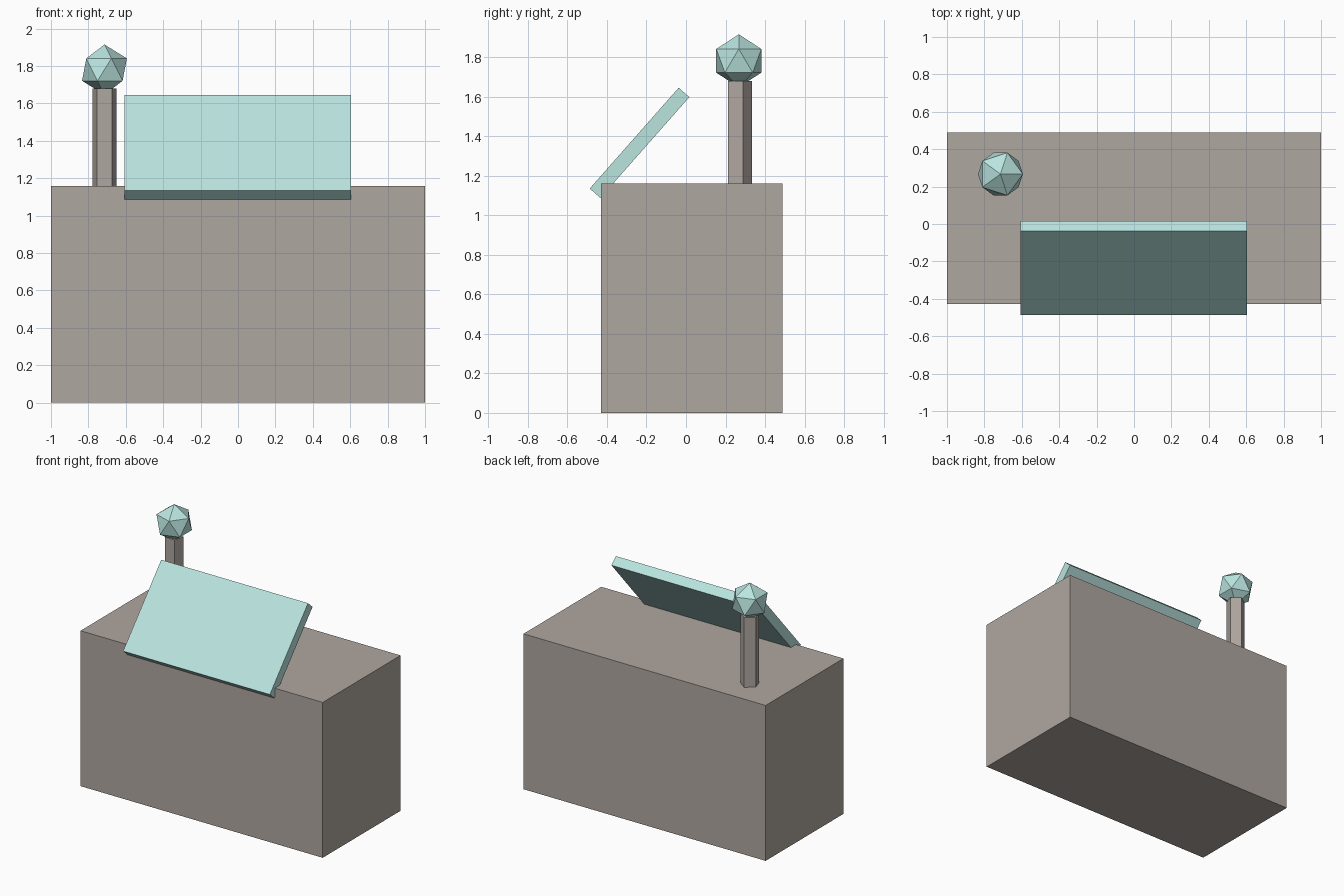
import bpy
from math import atan2, hypot

if "Cube" in bpy.data.objects:
    bpy.data.objects.remove(bpy.data.objects["Cube"])


def material(name, rgb):
    mat = bpy.data.materials.new(name)
    mat.diffuse_color = (*rgb, 1)
    mat.use_nodes = True
    mat.node_tree.nodes["Principled BSDF"].inputs["Base Color"].default_value = mat.diffuse_color
    return mat


stone = material("warm_grey", (0.43, 0.385, 0.35))
teal = material("pale_teal", (0.49, 0.78, 0.74))


def finish(name, mat):
    ob = bpy.context.object
    ob.name = name
    ob.data.materials.append(mat)
    return ob


def box(name, center, size, mat, tilt=0):
    bpy.ops.mesh.primitive_cube_add(size=1, location=center, rotation=(tilt, 0, 0))
    bpy.context.object.scale = size
    return finish(name, mat)


# Main cabinet
box("console_body", (0, 0.03, 0.58), (2, 0.918, 1.16), stone)

# Tilted panel, leaning back from the front edge
run, rise = 0.45, 0.51
box("tilted_panel", (-0.002, -0.235, 1.366), (1.212, hypot(run, rise), 0.072),
    teal, atan2(rise, run))

# Five-sided post with a faceted ball on top
px, py = -0.714, 0.267
bpy.ops.mesh.primitive_cylinder_add(vertices=5, radius=0.067, depth=0.52,
                                    location=(px, py, 1.42))
finish("lamp_post", stone)
bpy.ops.mesh.primitive_ico_sphere_add(subdivisions=1, radius=0.134,
                                      location=(px, py, 1.781))
finish("lamp_ball", teal)
